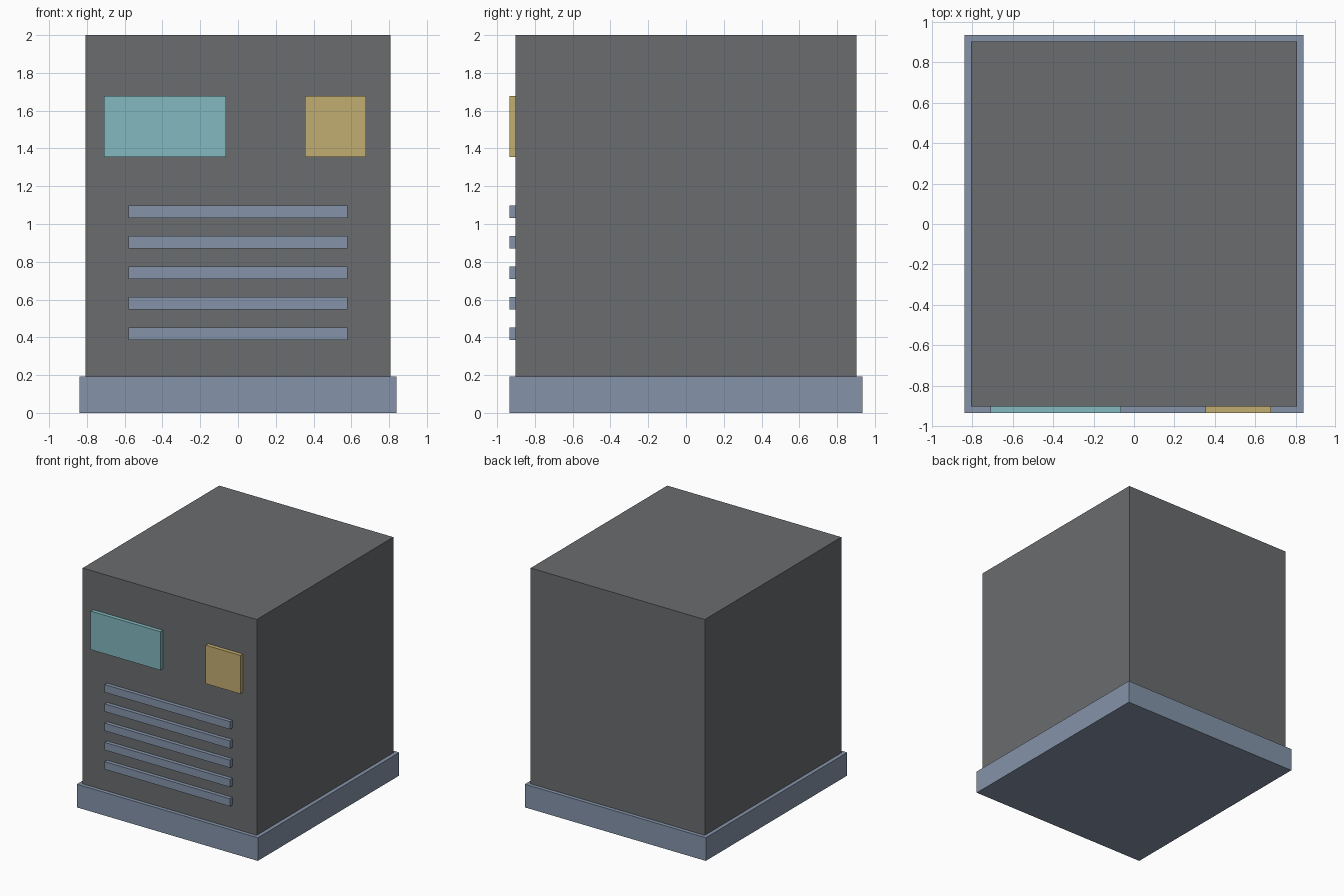
import bpy

U = 2 / 62  # design unit: the cabinet is 62 units tall

cube = bpy.data.objects.get("Cube")
if cube:
    bpy.data.objects.remove(cube, do_unlink=True)


def material(name, rgb):
    """Flat material from 0-255 display values."""
    def linear(c):
        c /= 255
        return c / 12.92 if c <= 0.04045 else ((c + 0.055) / 1.055) ** 2.4
    colour = (*map(linear, rgb), 1)
    mat = bpy.data.materials.new(name)
    mat.use_nodes = True
    mat.diffuse_color = colour
    mat.node_tree.nodes["Principled BSDF"].inputs["Base Color"].default_value = colour
    return mat


def box(name, x, y, z, mat):
    """Box from (min, max) pairs in design units."""
    bpy.ops.mesh.primitive_cube_add(size=1)
    ob = bpy.context.object
    ob.name = name
    ob.location = [(a + b) / 2 * U for a, b in (x, y, z)]
    ob.scale = [(b - a) * U for a, b in (x, y, z)]
    bpy.ops.object.transform_apply(location=False, rotation=False, scale=True)
    ob.data.materials.append(mat)
    return ob


grey = material("dark grey metal", (106, 108, 110))
blue = material("blue grey trim", (133, 148, 170))
teal = material("teal screen", (131, 185, 191))
gold = material("gold panel", (194, 174, 113))

# Plinth and cabinet
box("base", (-26, 26), (-29, 29), (0, 6), blue)
box("cabinet", (-25, 25), (-28, 28), (6, 62), grey)

# Raised front fittings
front = (-29, -28)
box("screen", (-22, -2), front, (42, 52), teal)
box("control_panel", (11, 21), front, (42, 52), gold)

# Vent slats
for i in range(5):
    z = 12 + 5 * i
    box(f"vent_slat_{i + 1}", (-18, 18), front, (z, z + 2), blue)
